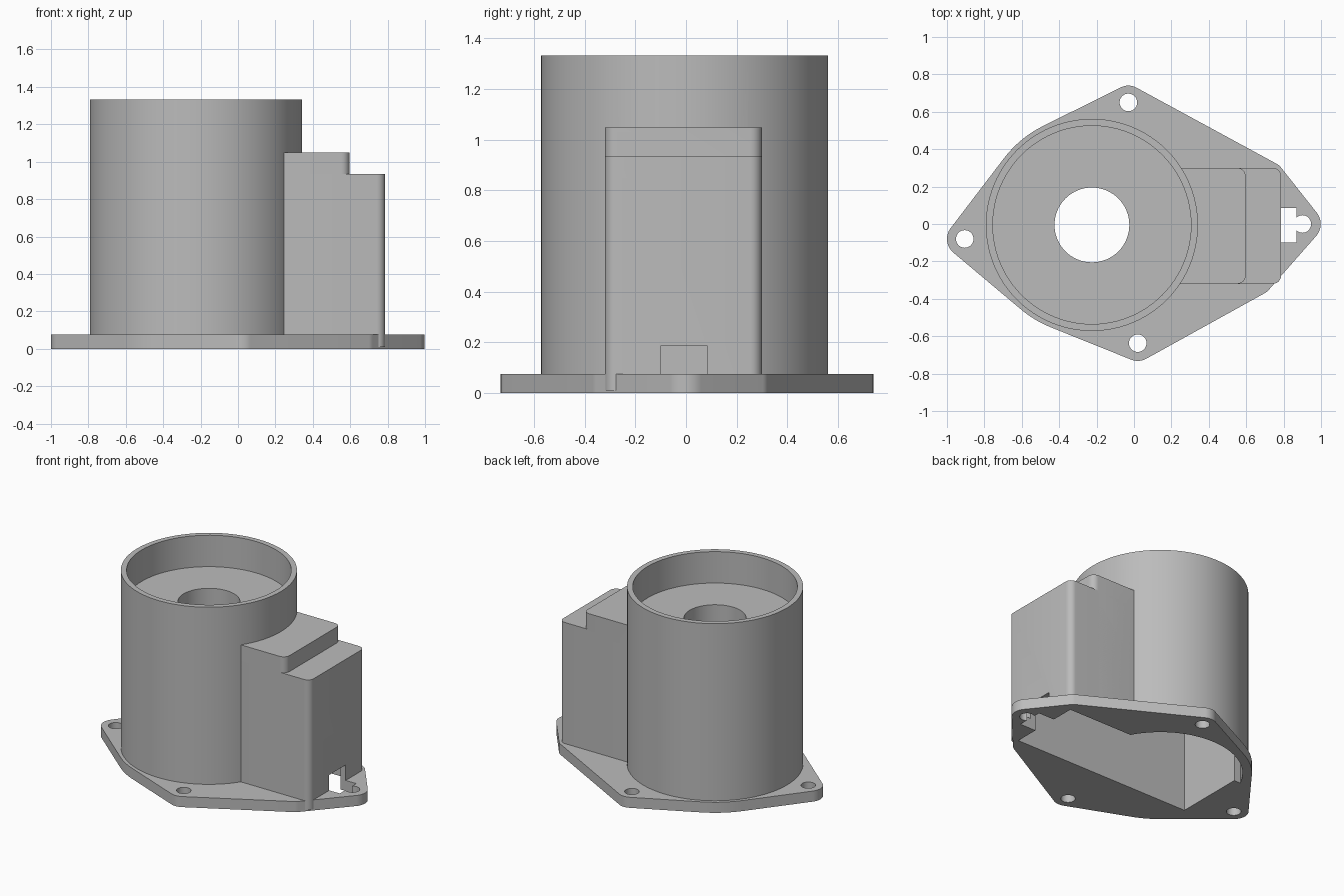
import bpy, bmesh, math
from mathutils import Vector
from mathutils.geometry import convex_hull_2d

cube = bpy.data.objects.get("Cube")
if cube:
    bpy.data.objects.remove(cube, do_unlink=True)

grey = bpy.data.materials.new("plain grey")
grey.use_nodes = True
colour = (0.5, 0.5, 0.5, 1)
grey.diffuse_color = colour
grey.node_tree.nodes["Principled BSDF"].inputs["Base Color"].default_value = colour

CX, CY = -0.225, -0.005      # barrel axis
BASE = 0.075                 # flange thickness


def circle(x, y, r, n=32):
    return [Vector((x + r * math.cos(2 * math.pi * i / n),
                    y + r * math.sin(2 * math.pi * i / n))) for i in range(n)]


def rect(x0, x1, y0, y1):
    return [Vector(p) for p in ((x0, y0), (x1, y0), (x1, y1), (x0, y1))]


def round_end(x0, x1, y0, y1, r):
    """Rectangle whose two corners on the +x end are rounded."""
    pts = [Vector((x0, y0))]
    for cy, start in ((y0 + r, -90), (y1 - r, 0)):
        for i in range(7):
            a = math.radians(start + 15 * i)
            pts.append(Vector((x1 - r + r * math.cos(a), cy + r * math.sin(a))))
    return pts + [Vector((x0, y1))]


def prism(name, outline, z0, z1):
    """Extrude a counter-clockwise outline from z0 to z1."""
    bm = bmesh.new()
    face = bm.faces.new([bm.verts.new((p.x, p.y, z0)) for p in outline])
    top = bmesh.ops.extrude_face_region(bm, geom=[face])["geom"]
    verts = [v for v in top if isinstance(v, bmesh.types.BMVert)]
    bmesh.ops.translate(bm, verts=verts, vec=(0, 0, z1 - z0))
    bmesh.ops.recalc_face_normals(bm, faces=bm.faces)
    mesh = bpy.data.meshes.new(name)
    bm.to_mesh(mesh)
    bm.free()
    mesh.materials.append(grey)
    obj = bpy.data.objects.new(name, mesh)
    bpy.context.collection.objects.link(obj)
    return obj


# Flange: hull around the four screw ears, the barrel foot and two box corners
ears = [(0.9, 0, 0.098), (-0.03, 0.65, 0.09), (-0.905, -0.08, 0.095), (0.02, -0.637, 0.095)]
rounds = ears + [(CX, CY, 0.59), (0.73, 0.26, 0.07), (0.66, -0.3, 0.08)]
points = [p for x, y, r in rounds for p in circle(x, y, r, 96)]
hull = [points[i] for i in convex_hull_2d(points)]
flange = prism("flange", hull, 0, BASE)

# Barrel and the stepped box beside it
barrel = prism("barrel", circle(CX, CY, 0.567, 96), 0.01, 1.333)
box = prism("side_box", round_end(0.1, 0.787, -0.32, 0.3, 0.045), 0.01, 0.935)
step = prism("side_box_step", round_end(0.1, 0.597, -0.32, 0.3, 0.045), 0.02, 1.048)
parts = [flange, barrel, box, step]

# Cutters: top recess, shaft hole, hollow underside, cable slot and screw holes
half_bore = [p for p in circle(CX, CY, 0.53, 96) if p.y > 0.2]
cutters = [
    prism("recess_cutter", circle(CX, CY, 0.53, 96), 1.11, 1.5),
    prism("shaft_cutter", circle(CX, CY, 0.2, 64), 0.5, 1.3),
    prism("cavity_cutter", rect(-0.65, 0.745, -0.27, 0.25), -0.1, 0.885),
    prism("cavity_step_cutter", rect(-0.64, 0.55, -0.26, 0.24), 0.5, 0.97),
    prism("half_bore_cutter", half_bore, -0.1, 0.88),
    prism("slot_cutter", rect(0.7, 0.87, -0.1, 0.085), -0.1, 0.185),
    prism("slot_neck_cutter", rect(0.8, 0.91, -0.035, 0.035), -0.1, 0.18),
]
for x, y, r in ears:
    cutters.append(prism("screw_cutter", circle(x, y, 0.047), -0.1, 0.15))

for part in parts:
    bpy.context.view_layer.objects.active = part
    for cutter in cutters:
        mod = part.modifiers.new("cut", "BOOLEAN")
        mod.operation = "DIFFERENCE"
        mod.solver = "EXACT"
        mod.object = cutter
        bpy.ops.object.modifier_apply(modifier=mod.name)
for cutter in cutters:
    bpy.data.objects.remove(cutter, do_unlink=True)

bpy.ops.object.select_all(action="DESELECT")
for part in parts:
    part.select_set(True)
bpy.ops.object.shade_smooth_by_angle(angle=math.radians(30))
